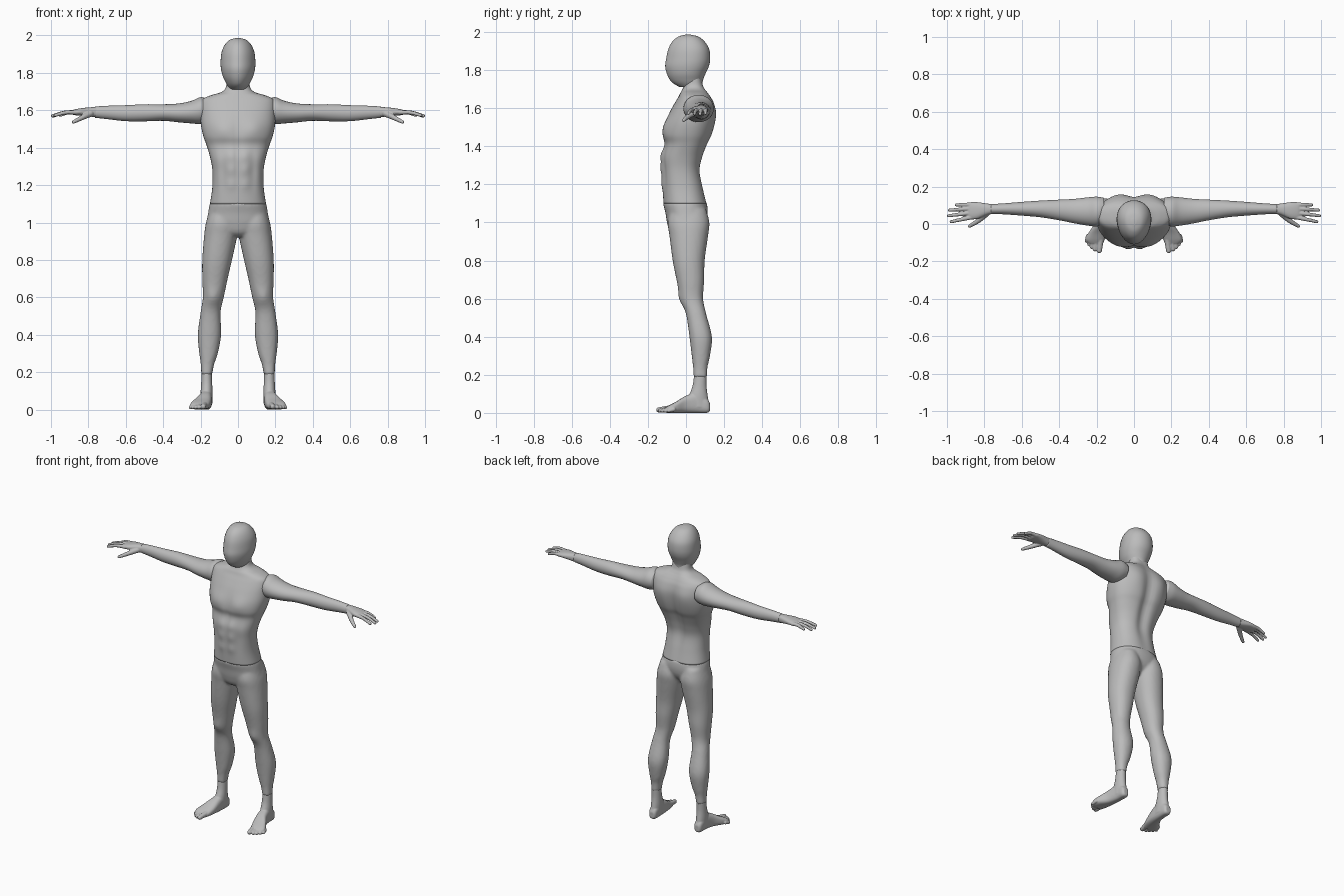
import bpy, bmesh
from math import cos, sin, pi, exp
from mathutils import Vector

cube = bpy.data.objects.get("Cube")
if cube:
    bpy.data.objects.remove(cube, do_unlink=True)

grey = bpy.data.materials.new("plain grey")
grey.use_nodes = True
grey.diffuse_color = (0.5, 0.5, 0.5, 1)
bsdf = grey.node_tree.nodes["Principled BSDF"]
bsdf.inputs["Base Color"].default_value = (0.5, 0.5, 0.5, 1)
bsdf.inputs["Roughness"].default_value = 0.7


def spline(rows, steps):
    """Smoothly interpolate rows of section values."""
    out = []
    for i in range(len(rows) - 1):
        p = [Vector(rows[min(max(i + k, 0), len(rows) - 1)]) for k in (-1, 0, 1, 2)]
        for s in range(steps):
            t = s / steps
            out.append(0.5 * (2 * p[1] + (p[2] - p[0]) * t
                              + (2 * p[0] - 5 * p[1] + 4 * p[2] - p[3]) * t * t
                              + (3 * p[1] - p[0] - 3 * p[2] + p[3]) * t ** 3))
    return out + [Vector(rows[-1])]


def loft(bm, rows, place, power=1.0, taper=0.0, segs=40, steps=5):
    """Skin sections (t, u_min, u_max, v_min, v_max) into a closed tube."""
    rings = []
    for t, u0, u1, v0, v1 in spline([Vector(r) for r in rows], steps):
        ring = []
        for k in range(segs):
            a = 2 * pi * k / segs
            c, s = cos(a), sin(a)
            cu = abs(c) ** power * (1 if c > 0 else -1)
            sv = abs(s) ** power * (1 if s > 0 else -1)
            u = (u0 + u1) / 2 + (u1 - u0) / 2 * cu * (1 + taper * sv)
            v = (v0 + v1) / 2 + (v1 - v0) / 2 * sv
            ring.append(bm.verts.new(place(t, u, v)))
        rings.append(ring)
    for a, b in zip(rings, rings[1:]):
        for k in range(segs):
            j = (k + 1) % segs
            bm.faces.new((a[k], a[j], b[j], b[k]))
    bm.faces.new(rings[0])
    bm.faces.new(rings[-1])


def digit(bm, points, r0, r1):
    """Chain of overlapping balls forming a finger or toe."""
    rows = [Vector(p) for p in points]
    path = spline(rows, 10)
    for i, p in enumerate(path):
        f = i / (len(path) - 1)
        ball = bmesh.ops.create_uvsphere(bm, u_segments=12, v_segments=8, radius=r0 + (r1 - r0) * f)
        bmesh.ops.translate(bm, verts=ball["verts"], vec=p)


def finish(name, bm, side=1, voxel=0, smooth=2):
    for v in bm.verts:
        v.co.x *= side
    bmesh.ops.recalc_face_normals(bm, faces=bm.faces[:])
    me = bpy.data.meshes.new(name)
    bm.to_mesh(me)
    bm.free()
    me.materials.append(grey)
    for p in me.polygons:
        p.use_smooth = True
    ob = bpy.data.objects.new(name, me)
    bpy.context.scene.collection.objects.link(ob)
    if voxel:
        m = ob.modifiers.new("Merge", 'REMESH')
        m.mode = 'VOXEL'
        m.voxel_size = voxel
        m.use_smooth_shade = True
        m = ob.modifiers.new("Soften", 'SMOOTH')
        m.factor = 0.5
        m.iterations = smooth
    return ob


def upright(t, u, v): return (u, v, t)
def sideways(t, u, v): return (t, u, v)
def lengthwise(t, u, v): return (u, t, v)
def sym(rows): return [(z, -w, w, f, b) for z, w, f, b in rows]
def bell(d, r): return exp(-(d / r) ** 2)


# head: egg narrowing to the face
bm = bmesh.new()
loft(bm, sym([(1.986, .012, -.005, .025), (1.976, .045, -.04, .065), (1.95, .07, -.072, .098),
              (1.91, .087, -.093, .122), (1.86, .092, -.104, .127), (1.82, .09, -.109, .12),
              (1.78, .08, -.1, .102), (1.75, .066, -.085, .09), (1.73, .055, -.066, .086),
              (1.712, .042, -.035, .078)]), upright, taper=0.14)
finish("head", bm)

# torso with neck, then soft muscle relief
bm = bmesh.new()
loft(bm, sym([(1.1, .15, -.118, .109), (1.18, .138, -.124, .092), (1.27, .136, -.13, .077),
              (1.34, .147, -.132, .09), (1.41, .167, -.114, .115), (1.46, .185, -.12, .138),
              (1.52, .198, -.108, .152), (1.58, .201, -.085, .156), (1.63, .2, -.058, .145),
              (1.66, .188, -.04, .13), (1.68, .145, -.03, .117), (1.697, .09, -.02, .105),
              (1.72, .066, -.01, .092), (1.76, .06, 0, .083)]), upright, power=0.85, segs=72, steps=6)
for v in bm.verts:
    x, y, z = abs(v.co.x), v.co.y, v.co.z
    if y < 0:
        pec = .012 * bell(x - .08, .055) * bell(z - 1.5, .05)
        abs_rows = sum(bell(z - c, .026) for c in (1.2, 1.28, 1.36))
        groove = .007 * bell(x, .014) * bell(z - 1.36, .17)
        side_dip = .007 * bell(x - .08, .02) * bell(z - 1.28, .1)
        v.co.y += groove + side_dip - pec - .005 * bell(x - .036, .024) * abs_rows
    else:
        v.co.y -= .022 * bell(x, .035) * bell(z - 1.42, .22)
        v.co.y += .008 * bell(x - .095, .05) * bell(z - 1.57, .08)
finish("torso", bm)

# pelvis and both legs merged into one skin
bm = bmesh.new()
loft(bm, sym([(1.112, .143, -.11, .1), (1.1, .151, -.12, .11), (1.05, .16, -.108, .113),
              (1.0, .162, -.1, .1), (.95, .11, -.085, .06), (.925, .04, -.06, .03)]), upright, .9)
for s in (1, -1):
    loft(bm, [(z, s * a, s * b, f, k) for z, a, b, f, k in (
        (1.07, .02, .15, -.08, .105), (1.0, .0, .171, -.096, .123), (.93, .004, .181, -.087, .116),
        (.8, .032, .191, -.07, .098), (.7, .055, .191, -.05, .096), (.6, .076, .188, -.028, .09),
        (.52, .093, .2, 0, .106), (.4, .09, .215, .018, .136), (.3, .108, .207, .03, .126),
        (.24, .128, .199, .037, .113), (.185, .138, .197, .04, .11))], upright, power=.92)
for v in bm.verts:
    # kneecaps
    v.co.y -= .01 * bell(abs(v.co.x) - .135, .03) * bell(v.co.z - .6, .04) * (v.co.y < .03)
finish("legs", bm, voxel=.009, smooth=5)

for side, label in ((1, "left"), (-1, "right")):
    # arm
    bm = bmesh.new()
    loft(bm, [(.16, 0, .14, 1.54, 1.66), (.2, -.013, .146, 1.527, 1.67), (.25, -.008, .142, 1.53, 1.65),
              (.32, .004, .134, 1.536, 1.636), (.4, .02, .13, 1.544, 1.632), (.5, .036, .125, 1.541, 1.632),
              (.6, .045, .118, 1.542, 1.627), (.7, .052, .11, 1.553, 1.624),
              (.765, .054, .106, 1.56, 1.62)], sideways)
    finish(label + "_arm", bm, side)

    # hand
    bm = bmesh.new()
    loft(bm, [(.75, .056, .104, 1.562, 1.618), (.79, .046, .11, 1.566, 1.616),
              (.84, .027, .117, 1.572, 1.611), (.875, .026, .116, 1.574, 1.604),
              (.89, .034, .108, 1.58, 1.597)], sideways, power=.85)
    for y0, x1, y1, z1 in ((.104, .95, .102, 1.573), (.083, .987, .074, 1.569),
                           (.06, .992, .044, 1.57), (.037, .978, .012, 1.573)):
        digit(bm, [(.865, y0, 1.589), ((.865 + x1) / 2, (y0 + y1) / 2, 1.588), (x1, y1, z1)], .0125, .0085)
    digit(bm, [(.79, .055, 1.582), (.835, .016, 1.56), (.88, -.012, 1.537)], .018, .009)
    finish(label + "_hand", bm, side, voxel=.0035)

    # foot: ankle, sole and toes
    bm = bmesh.new()
    loft(bm, [(.195, .14, .195, .042, .108), (.14, .138, .197, .034, .108), (.09, .136, .2, .015, .114),
              (.03, .137, .2, -.01, .124)], upright)
    loft(bm, [(.126, .152, .184, .01, .05), (.11, .142, .195, 0, .075), (.06, .138, .2, 0, .105),
              (0, .14, .214, 0, .09), (-.05, .147, .244, 0, .06), (-.085, .157, .256, 0, .042),
              (-.105, .167, .242, 0, .03)], lengthwise, power=.75)
    for x, y0, y1, r in ((.178, -.085, -.143, .0155), (.202, -.09, -.136, .0125), (.219, -.085, -.124, .0115),
                         (.234, -.075, -.108, .011), (.247, -.065, -.091, .0105)):
        digit(bm, [(x, y0, r + .008), (x + .007, y1, r)], r * 1.1, r * .9)
    for v in bm.verts:
        v.co.z = max(v.co.z, 0)
    finish(label + "_foot", bm, side, voxel=.004)
